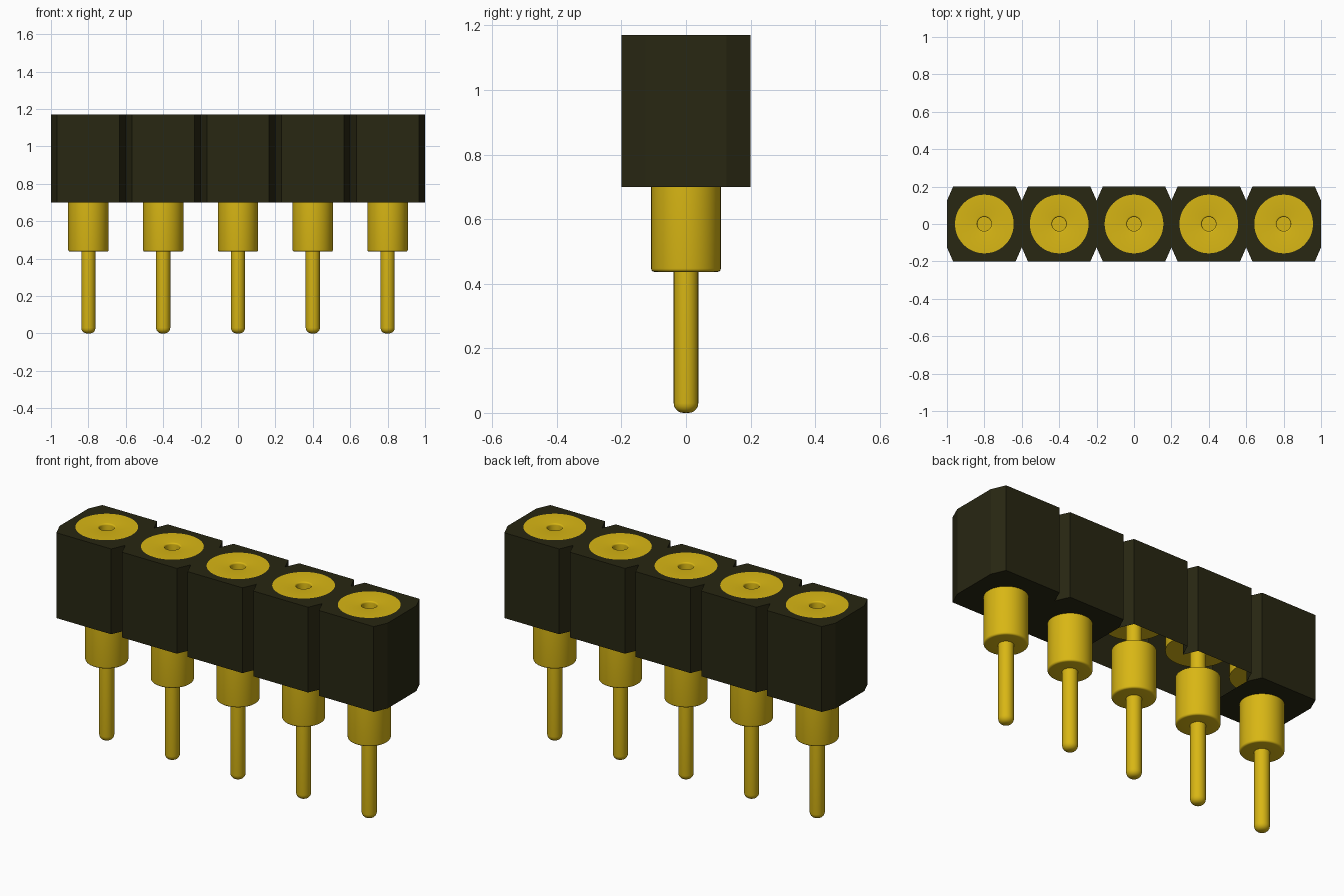
import bpy, bmesh, math

cube = bpy.data.objects.get("Cube")
if cube:
    bpy.data.objects.remove(cube, do_unlink=True)

PITCH, COUNT = 0.4, 5
Z_BOTTOM, Z_TOP = 0.70, 1.17
HEAD_R = 0.157
SEGMENTS = 48
OPEN_CELLS = (1, 2)      # cells whose underside is left open


def material(name, rgb):
    mat = bpy.data.materials.new(name)
    mat.use_nodes = True
    mat.diffuse_color = (*rgb, 1)
    bsdf = mat.node_tree.nodes["Principled BSDF"]
    bsdf.inputs["Base Color"].default_value = (*rgb, 1)
    bsdf.inputs["Roughness"].default_value = 0.6
    return mat


black = material("olive black plastic", (0.021, 0.020, 0.006))
gold = material("gold metal", (0.69, 0.47, 0.007))


def finish(bm, name, mat):
    mesh = bpy.data.meshes.new(name)
    bm.to_mesh(mesh)
    bm.free()
    mesh.materials.append(mat)
    obj = bpy.data.objects.new(name, mesh)
    bpy.context.collection.objects.link(obj)
    return obj


def arc(cx, cz, r, start, end, steps=5):
    """Points (radius, z) along a rounded edge, angles in degrees."""
    angles = [math.radians(start + (end - start) * i / steps) for i in range(steps + 1)]
    return [(cx + r * math.cos(a), cz + r * math.sin(a)) for a in angles]


# Housing: a row of chamfered cells, each with a round opening in its top
octagon = [(0.2, -0.125), (0.2, 0.125), (0.167, 0.2), (-0.167, 0.2),
           (-0.2, 0.125), (-0.2, -0.125), (-0.167, -0.2), (0.167, -0.2)]
centres = [(i - (COUNT - 1) / 2) * PITCH for i in range(COUNT)]

bm = bmesh.new()
for cell, cx in enumerate(centres):
    low = [bm.verts.new((cx + x, y, Z_BOTTOM)) for x, y in octagon]
    high = [bm.verts.new((cx + x, y, Z_TOP)) for x, y in octagon]
    for i in range(8):
        # leave out the partitions between neighbouring cells
        if (i == 0 and cell < COUNT - 1) or (i == 4 and cell > 0):
            continue
        j = (i + 1) % 8
        bm.faces.new((low[i], low[j], high[j], high[i]))
    if cell not in OPEN_CELLS:
        bm.faces.new(low[::-1])
    turn = [2 * math.pi * i / SEGMENTS for i in range(SEGMENTS)]
    rim = [bm.verts.new((cx + HEAD_R * math.cos(a), HEAD_R * math.sin(a), Z_TOP)) for a in turn]
    edges = []
    for loop in (high, rim):
        for a, b in zip(loop, loop[1:] + loop[:1]):
            edges.append(bm.edges.get((a, b)) or bm.edges.new((a, b)))
    bmesh.ops.triangle_fill(bm, edges=edges, use_beauty=True, normal=(0, 0, 1))
bmesh.ops.remove_doubles(bm, verts=bm.verts, dist=0.0005)
bmesh.ops.recalc_face_normals(bm, faces=bm.faces)
finish(bm, "housing", black)

# Contact pin profile: rounded tip, thin leg, barrel, inner rod, wide head, socket
profile = [(0, 0)] + arc(0.008, 0.03, 0.03, -90, 0)
profile += [(0.038, 0.437)] + arc(0.098, 0.447, 0.010, -90, 0, 4)
profile += [(0.108, Z_BOTTOM), (0.038, Z_BOTTOM), (0.038, 0.85),
            (HEAD_R, 0.85), (HEAD_R, Z_TOP)]
profile += arc(0.046, Z_TOP - 0.008, 0.008, 90, 180, 4)
profile += [(0.038, 1.08), (0, 1.08)]

for number, cx in enumerate(centres, 1):
    bm = bmesh.new()
    points = [bm.verts.new((r, 0, z)) for r, z in profile]
    edges = [bm.edges.new(pair) for pair in zip(points, points[1:])]
    bmesh.ops.spin(bm, geom=points + edges, cent=(0, 0, 0), axis=(0, 0, 1),
                   angle=2 * math.pi, steps=SEGMENTS)
    bmesh.ops.remove_doubles(bm, verts=bm.verts, dist=0.0002)
    bmesh.ops.recalc_face_normals(bm, faces=bm.faces)
    pin = finish(bm, f"contact_pin_{number}", gold)
    pin.location.x = cx
    pin.data.polygons.foreach_set("use_smooth", [True] * len(pin.data.polygons))
    pin.data.set_sharp_from_angle(angle=math.radians(35))
